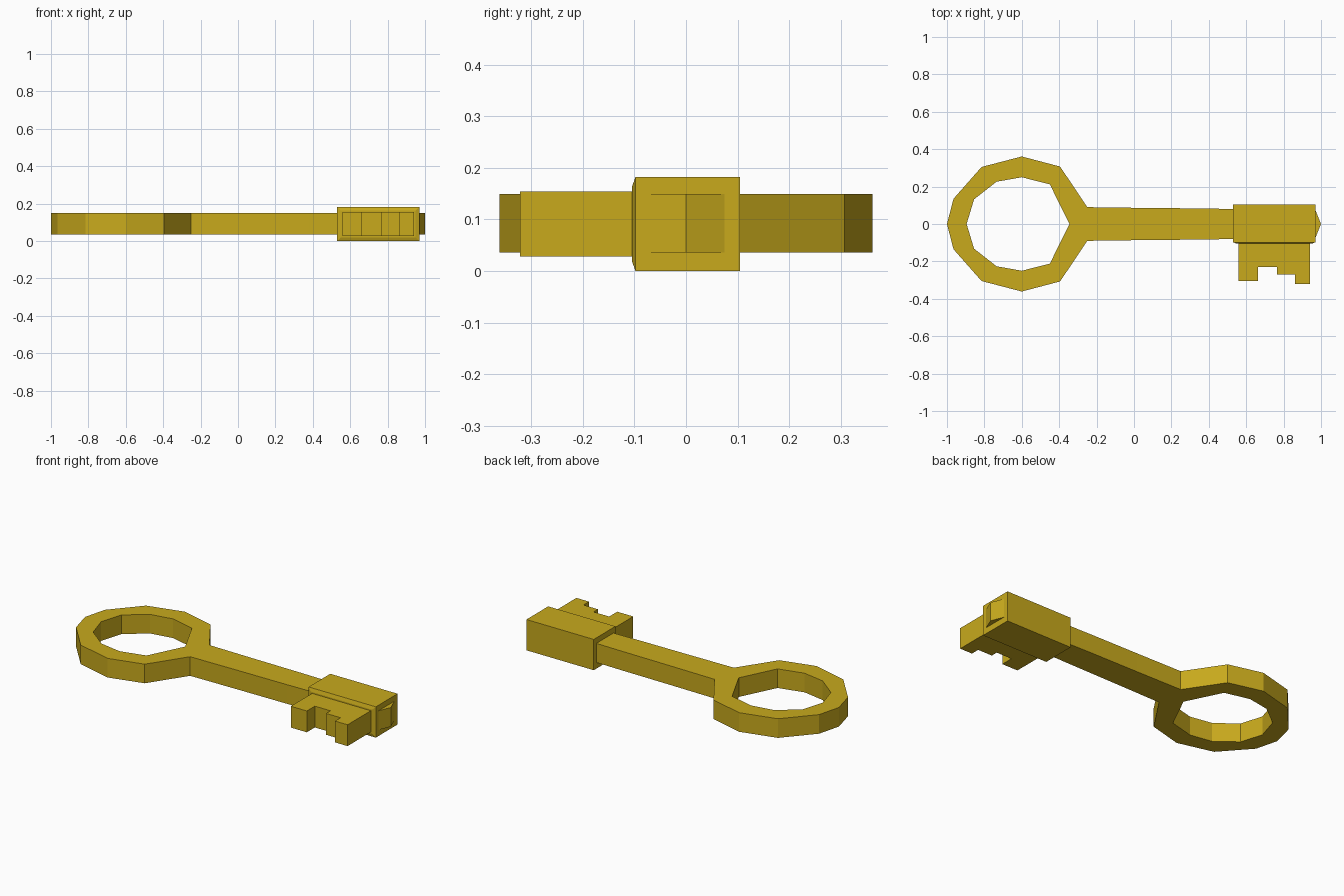
import bpy
import bmesh

if "Cube" in bpy.data.objects:
    bpy.data.objects.remove(bpy.data.objects["Cube"])

gold = bpy.data.materials.new("gold")
gold.diffuse_color = (0.58, 0.40, 0.012, 1)
gold.use_nodes = True
gold.node_tree.nodes["Principled BSDF"].inputs["Base Color"].default_value = gold.diffuse_color


def add_object(name, bm):
    bmesh.ops.recalc_face_normals(bm, faces=bm.faces[:])
    mesh = bpy.data.meshes.new(name)
    bm.to_mesh(mesh)
    bm.free()
    mesh.materials.append(gold)
    obj = bpy.data.objects.new(name, mesh)
    bpy.context.collection.objects.link(obj)
    return obj


def prism(name, outline, z0, z1, open_y=None):
    """Extrude an xy outline; edges lying on y = open_y get no wall."""
    bm = bmesh.new()
    low = [bm.verts.new((x, y, z0)) for x, y in outline]
    high = [bm.verts.new((x, y, z1)) for x, y in outline]
    bm.faces.new(low[::-1])
    bm.faces.new(high)
    n = len(outline)
    for i in range(n):
        j = (i + 1) % n
        if outline[i][1] == outline[j][1] == open_y:
            continue
        bm.faces.new((low[i], low[j], high[j], high[i]))
    return add_object(name, bm)


# Ring handle and shaft with pointed tip: half outline, mirrored across y
outer = [(-1, 0), (-0.965, 0.135), (-0.815, 0.305), (-0.6, 0.361),
         (-0.395, 0.307), (-0.25, 0.09)]
shaft = [(0.05, 0.086), (0.38, 0.083), (0.53, 0.08), (0.968, 0.08), (1, 0)]
inner = [(-0.345, 0), (-0.45, 0.212), (-0.6, 0.25), (-0.735, 0.226),
         (-0.855, 0.132), (-0.895, 0)]
handle = prism("handle_and_shaft", outer + shaft + inner, 0.036, 0.149, open_y=0)
mirror = handle.modifiers.new("mirror", 'MIRROR')
mirror.use_axis = (False, True, False)
mirror.use_clip = True

# Collar block, with a shallow bevelled step on the bit side
bm = bmesh.new()
bmesh.ops.create_cube(bm, size=1)
for v in bm.verts:
    v.co.x = 0.75 + v.co.x * 0.44
    v.co.y = 0.0035 + v.co.y * 0.203
    v.co.z = 0.091 + v.co.z * 0.182
front = min(bm.faces, key=lambda f: f.calc_center_median().y)
bmesh.ops.inset_region(bm, faces=[front], thickness=0.028)
bmesh.ops.translate(bm, verts=front.verts[:], vec=(0, -0.007, 0))
add_object("collar", bm)

# Toothed bit
teeth = [(0.558, -0.1), (0.558, -0.304), (0.663, -0.304), (0.663, -0.229),
         (0.765, -0.229), (0.765, -0.27), (0.86, -0.27), (0.86, -0.322),
         (0.942, -0.322), (0.942, -0.1)]
prism("bit", teeth, 0.028, 0.154)
